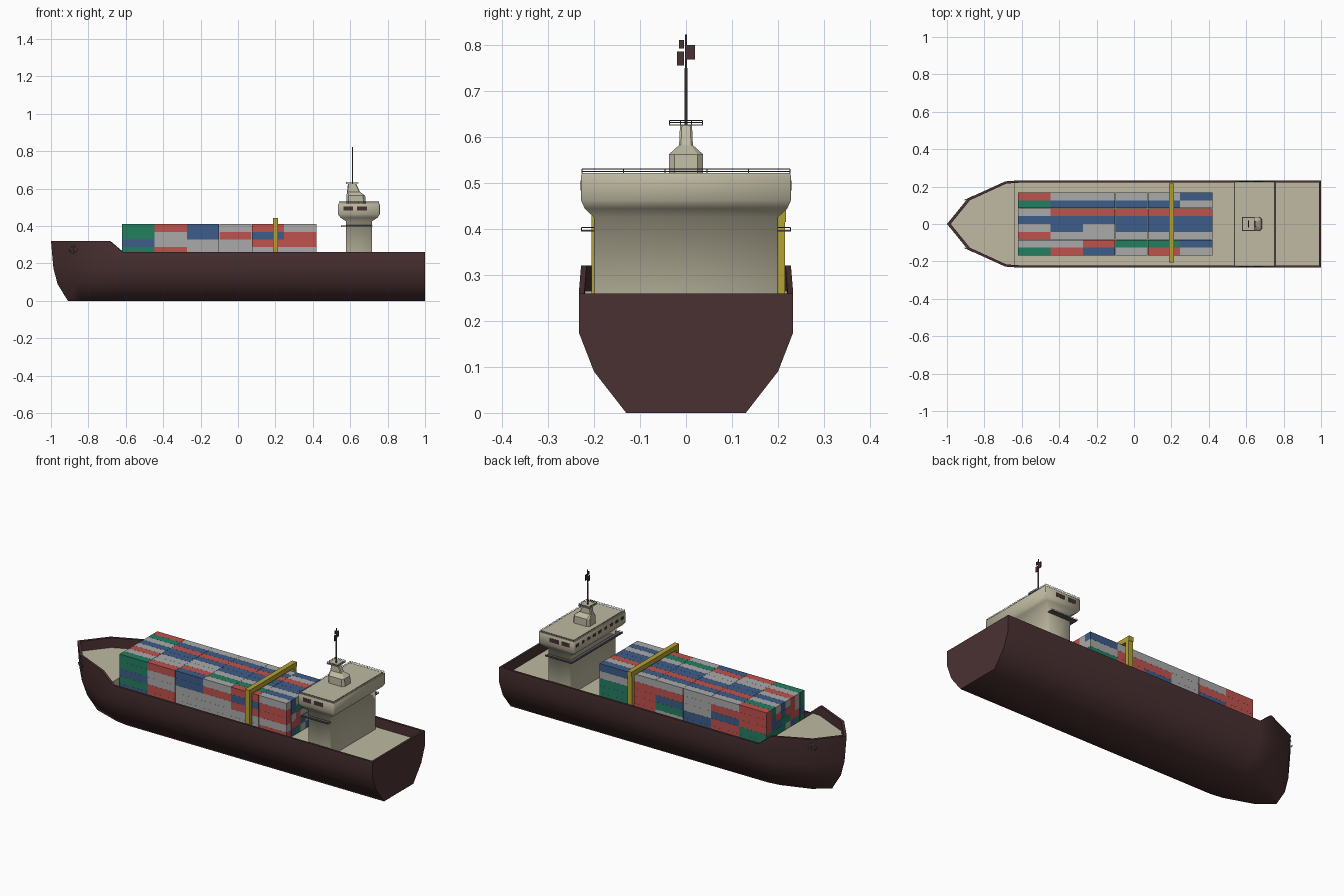
import bpy, bmesh, math, random
from mathutils import Vector

if "Cube" in bpy.data.objects:
    bpy.data.objects.remove(bpy.data.objects["Cube"])

random.seed(4)

def material(name, rgb):
    m = bpy.data.materials.new(name)
    m.diffuse_color = (*rgb, 1)
    m.use_nodes = True
    m.node_tree.nodes["Principled BSDF"].inputs["Base Color"].default_value = m.diffuse_color
    return m

MAROON = material("hull maroon", (0.07, 0.031, 0.032))
CREAM = material("deck cream", (0.52, 0.49, 0.36))
RED = material("container red", (0.52, 0.085, 0.075))
BLUE = material("container blue", (0.047, 0.11, 0.25))
GREEN = material("container green", (0.018, 0.21, 0.12))
GREY = material("container grey", (0.40, 0.40, 0.40))
YELLOW = material("crane yellow", (0.46, 0.36, 0.035))
DARK = material("railing grey", (0.10, 0.10, 0.105))

def finish(name, bm, mats, smooth=None):
    bmesh.ops.recalc_face_normals(bm, faces=bm.faces)
    me = bpy.data.meshes.new(name)
    bm.to_mesh(me)
    bm.free()
    for m in mats:
        me.materials.append(m)
    ob = bpy.data.objects.new(name, me)
    bpy.context.collection.objects.link(ob)
    if smooth:
        bpy.ops.object.select_all(action='DESELECT')
        ob.select_set(True)
        bpy.context.view_layer.objects.active = ob
        bpy.ops.object.shade_smooth_by_angle(angle=math.radians(smooth))
    return ob

def add_box(bm, lo, hi, mat_index=0):
    v = [bm.verts.new((x, y, z)) for z in (lo[2], hi[2])
         for x, y in ((lo[0], lo[1]), (hi[0], lo[1]), (hi[0], hi[1]), (lo[0], hi[1]))]
    for f in ((3, 2, 1, 0), (4, 5, 6, 7), (0, 1, 5, 4), (1, 2, 6, 5), (2, 3, 7, 6), (3, 0, 4, 7)):
        bm.faces.new([v[i] for i in f]).material_index = mat_index

def boxes(name, spans, mat):
    bm = bmesh.new()
    for lo, hi in spans:
        add_box(bm, lo, hi)
    return finish(name, bm, [mat])

def loft(name, rings, mat, smooth=None):
    """Skin closed rings of points and cap both ends."""
    bm = bmesh.new()
    loops = [[bm.verts.new(p) for p in r] for r in rings]
    n = len(loops[0])
    for a, b in zip(loops, loops[1:]):
        for i in range(n):
            j = (i + 1) % n
            bm.faces.new((a[i], a[j], b[j], b[i]))
    bm.faces.new(loops[0])
    bm.faces.new(loops[-1])
    return finish(name, bm, [mat], smooth)

def mirrored(half, zs):
    """Half outline from stern to stem -> full closed loop."""
    pts = [(x, y, z) for (x, y), z in zip(half, zs)]
    return pts + [(x, -y, z) for x, y, z in reversed(pts[:-1])]

def rect(x0, x1, hy, z, c=0.0):
    return [(x0 + c, -hy, z), (x1 - c, -hy, z), (x1, -hy + c, z), (x1, hy - c, z),
            (x1 - c, hy, z), (x0 + c, hy, z), (x0, hy - c, z), (x0, -hy + c, z)]

def rods(name, segments, r, mat, sides=6):
    bm = bmesh.new()
    for a, b in segments:
        a, b = Vector(a), Vector(b)
        d = b - a
        res = bmesh.ops.create_cone(bm, cap_ends=True, segments=sides, radius1=r, radius2=r, depth=d.length)
        m = d.to_track_quat('Z', 'Y').to_matrix().to_4x4()
        m.translation = (a + b) / 2
        bmesh.ops.transform(bm, matrix=m, verts=res["verts"])
    return finish(name, bm, [mat])

def railing(name, x0, x1, hy, z0, z1, ny, r=0.001):
    c = [(x0, -hy), (x1, -hy), (x1, hy), (x0, hy)]
    seg = []
    for i in range(4):
        a, b = c[i], c[(i + 1) % 4]
        for z in (z1, (z0 + z1) / 2):
            seg.append(((*a, z), (*b, z)))
        n = ny if i % 2 else max(2, ny // 2)
        for k in range(n):
            p = [a[j] + (b[j] - a[j]) * k / n for j in (0, 1)]
            seg.append(((*p, z0), (*p, z1)))
    rods(name, seg, r, DARK, 4)

# Hull: waterline outlines, rim, inner bulwark
top_z = (0.26, 0.26, 0.32, 0.32, 0.32)
inner = [(0.988, 0.221), (-0.612, 0.221), (-0.683, 0.216), (-0.877, 0.127), (-0.98, 0)]
loft("hull", [
    mirrored([(1, .13), (-.60, .13), (-.67, .12), (-.83, .065), (-.91, 0)], [0] * 5),
    mirrored([(1, .2), (-.61, .2), (-.68, .19), (-.865, .105), (-.965, 0)], [.09] * 5),
    mirrored([(1, .233), (-.615, .233), (-.685, .226), (-.88, .13), (-.987, 0)], [.175] * 5),
    mirrored([(1, .233), (-.615, .233), (-.688, .228), (-.888, .137), (-1, 0)], top_z),
    mirrored(inner, top_z),
    mirrored(inner, [.195] * 5)], MAROON, 60)

# Decks
loft("main_deck", [mirrored(inner, [z] * 5) for z in (.196, .205)], CREAM)
fore = [(-.635, .2195)] + inner[2:]
loft("forecastle_deck", [mirrored(fore, [z] * 4) for z in (.2, .265)], CREAM)

# Containers: top layer and the two side walls by table, the rest random
CODE = {"R": 0, "B": 1, "G": 2, "W": 3}
top = ["GRBWRW", "WWRGGB", "RWWWWW", "WBWBBB", "BBBBBB", "WRRRRR", "GBBBBW", "RWWWWB"]
front = ["BRWWWR", "GRWWWW", "BWWWRR", "GWBRBR"]
back = ["GRBWRG", "GRBGRG", "RBWBRG", "RRWRRW"]
bm = bmesh.new()
L, W, H, g = 1.04 / 6, 0.042, 0.041, 0.0005
for i in range(6):
    for j in range(8):
        for k in range(5):
            c = (top[j] if k == 4 else front[k] if j == 0 else back[k] if j == 7 else None)
            idx = CODE[c[i]] if c else random.randrange(4)
            x, y, z = -0.62 + i * L, -0.168 + j * W, 0.205 + k * H
            add_box(bm, (x + g, y + g / 2, z), (x + L - g, y + W - g / 2, z + H - g / 2), idx)
finish("containers", bm, [RED, BLUE, GREEN, GREY])

# Gantry crane
boxes("gantry_crane", [((.186, -.205, .2), (.214, -.18, .415)), ((.186, .19, .2), (.214, .215, .415)),
                       ((.186, -.205, .415), (.214, .217, .442))], YELLOW)

# Bridge house: narrow tower flaring into the wheelhouse, softly shaded
loft("bridge_house", [rect(.577, .717, .2, .2, .002), rect(.577, .717, .2, .425, .002),
                      rect(.548, .746, .22, .444, .002), rect(.535, .758, .228, .462, .002),
                      rect(.535, .758, .228, .515, .002), rect(.537, .756, .226, .521, .002)], CREAM, 60)

# Windows: two on each side, a row facing the bow
win = []
for s in (-1, 1):
    ya, yb = sorted((s * .226, s * .2295))
    for x0, x1 in ((.565, .615), (.635, .69)):
        win.append(((x0, ya, .483), (x1, yb, .505)))
for k in range(9):
    y = -.2 + k * .05
    win.append(((.5335, y - .012, .487), (.537, y + .012, .502)))
boxes("windows", win, MAROON)

# Balcony round the tower and railings
boxes("balcony", [((.552, -.228, .394), (.577, .228, .398)),
                  ((.577, -.228, .394), (.717, -.199, .398)),
                  ((.577, .199, .394), (.717, .228, .398))], DARK)
c = [(.717, -.227), (.553, -.227), (.553, .227), (.717, .227)]
rods("balcony_rail", [((*a, .403), (*b, .403)) for a, b in zip(c, c[1:])]
     + [((*p, .396), (*p, .403)) for p in c], .001, DARK, 4)
railing("roof_railing", .54, .753, .226, .52, .530, 5)

# Funnel block and lookout platform
loft("funnel", [rect(.58, .684, .037, .518, .012), rect(.58, .68, .037, .562, .012),
                rect(.583, .652, .015, .582, .004), rect(.588, .632, .013, .626, .004)], CREAM)
boxes("lookout_platform", [((.578, -.037, .6245), (.645, .037, .627))], CREAM)
railing("lookout_railing", .579, .644, .036, .627, .635, 3)

# Mast with signal plates
rods("mast_lower", [((.612, 0, .62), (.612, 0, .75))], .0038, DARK, 10)
rods("mast_upper", [((.612, 0, .74), (.612, 0, .822))], .0022, DARK, 8)
boxes("signal_flags", [((.610, 0, .768), (.614, .02, .80)), ((.610, -.02, .755), (.614, -.004, .785)),
                       ((.610, -.015, .792), (.614, -.004, .81))], MAROON)

# Anchors on both bows
for s, side in ((-1, "front"), (1, "back")):
    def P(u, z):  # point on the bow plating, u along the ship
        return (-.882 + u, s * (.1385 + u * .47), z)
    rods("anchor_" + side, [(P(0, .255), P(0, .300)), (P(-.012, .291), P(.012, .291)),
                            (P(0, .255), P(-.016, .262)), (P(0, .255), P(.016, .262)),
                            (P(-.016, .262), P(-.022, .275)), (P(.016, .262), P(.022, .275))],
         .0022, DARK)
